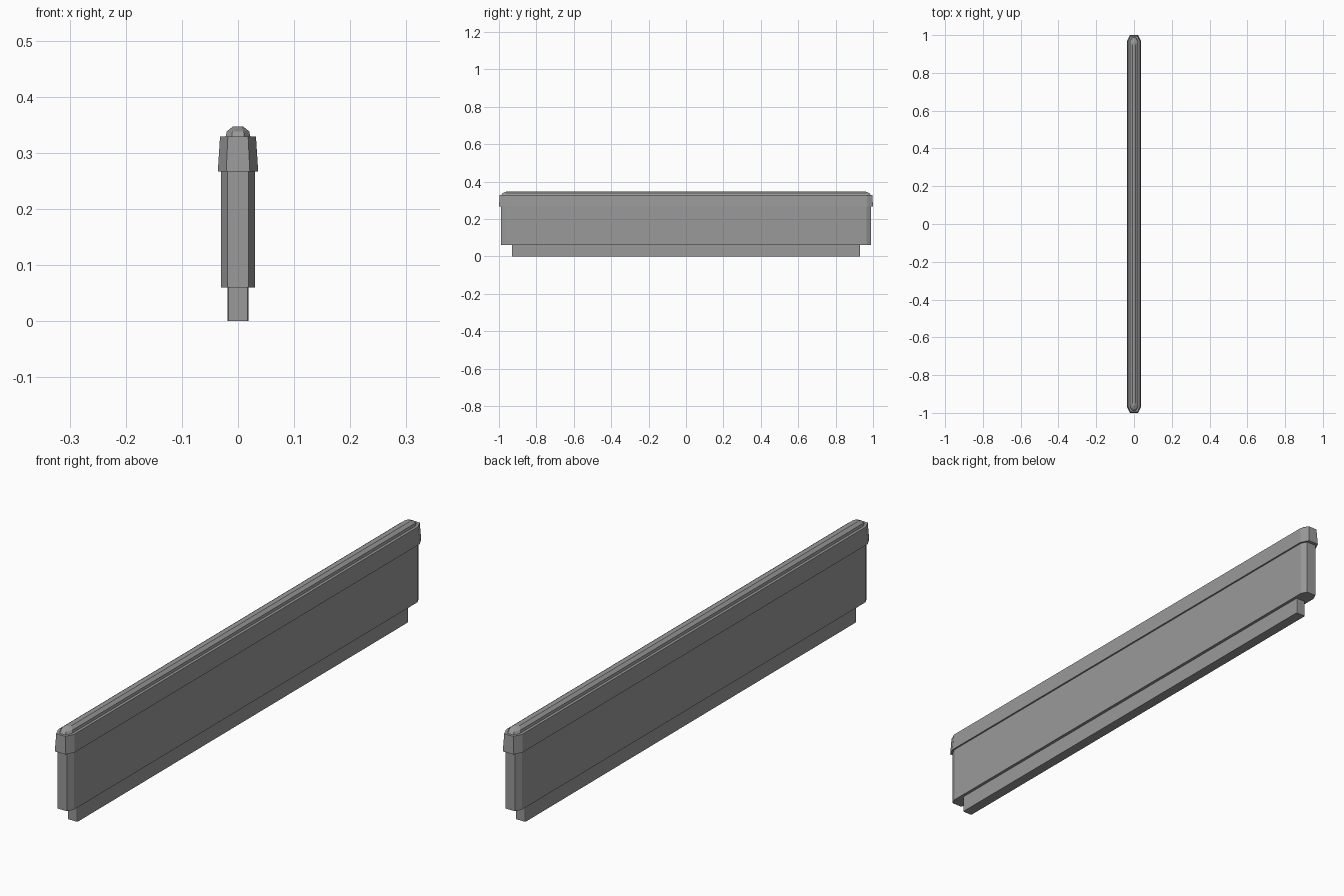
import bpy
import bmesh

cube = bpy.data.objects.get("Cube")
if cube:
    bpy.data.objects.remove(cube, do_unlink=True)

# Single stone colour
stone = bpy.data.materials.new("grey stone")
stone.use_nodes = True
colour = (0.32, 0.32, 0.32, 1)
stone.diffuse_color = colour
stone.node_tree.nodes["Principled BSDF"].inputs["Base Color"].default_value = colour


def loft(name, sections):
    """Stack chamfered rectangles: (z, half width, half length, end half width, chamfer length)."""
    bm = bmesh.new()
    rings = []
    for z, hx, hy, end, cut in sections:
        quarter = [(hx, hy - cut), (end, hy)]
        half = quarter + [(-x, y) for x, y in reversed(quarter)]
        outline = half + [(-x, -y) for x, y in half]
        rings.append([bm.verts.new((x, y, z)) for x, y in outline])
    bm.faces.new(rings[0])
    bm.faces.new(rings[-1])
    for low, high in zip(rings, rings[1:]):
        for i in range(len(low)):
            j = (i + 1) % len(low)
            bm.faces.new((low[i], low[j], high[j], high[i]))
    bmesh.ops.recalc_face_normals(bm, faces=bm.faces)
    mesh = bpy.data.meshes.new(name)
    bm.to_mesh(mesh)
    bm.free()
    mesh.materials.append(stone)
    obj = bpy.data.objects.new(name, mesh)
    bpy.context.collection.objects.link(obj)
    return obj


# Narrow foot, wall panel, tapered coping and rounded ridge
loft("foot", [(0, 0.019, 0.93, 0.017, 0.004), (0.06, 0.019, 0.93, 0.017, 0.004)])
loft("wall_panel", [(0.06, 0.03, 0.988, 0.019, 0.022), (0.267, 0.03, 0.988, 0.019, 0.022)])
loft("coping", [(0.267, 0.036, 1.0, 0.021, 0.03), (0.329, 0.032, 0.996, 0.018, 0.03)])
loft("ridge", [(0.329, 0.022, 0.987, 0.011, 0.02),
               (0.338, 0.02, 0.981, 0.01, 0.02),
               (0.347, 0.009, 0.96, 0.005, 0.01)])
